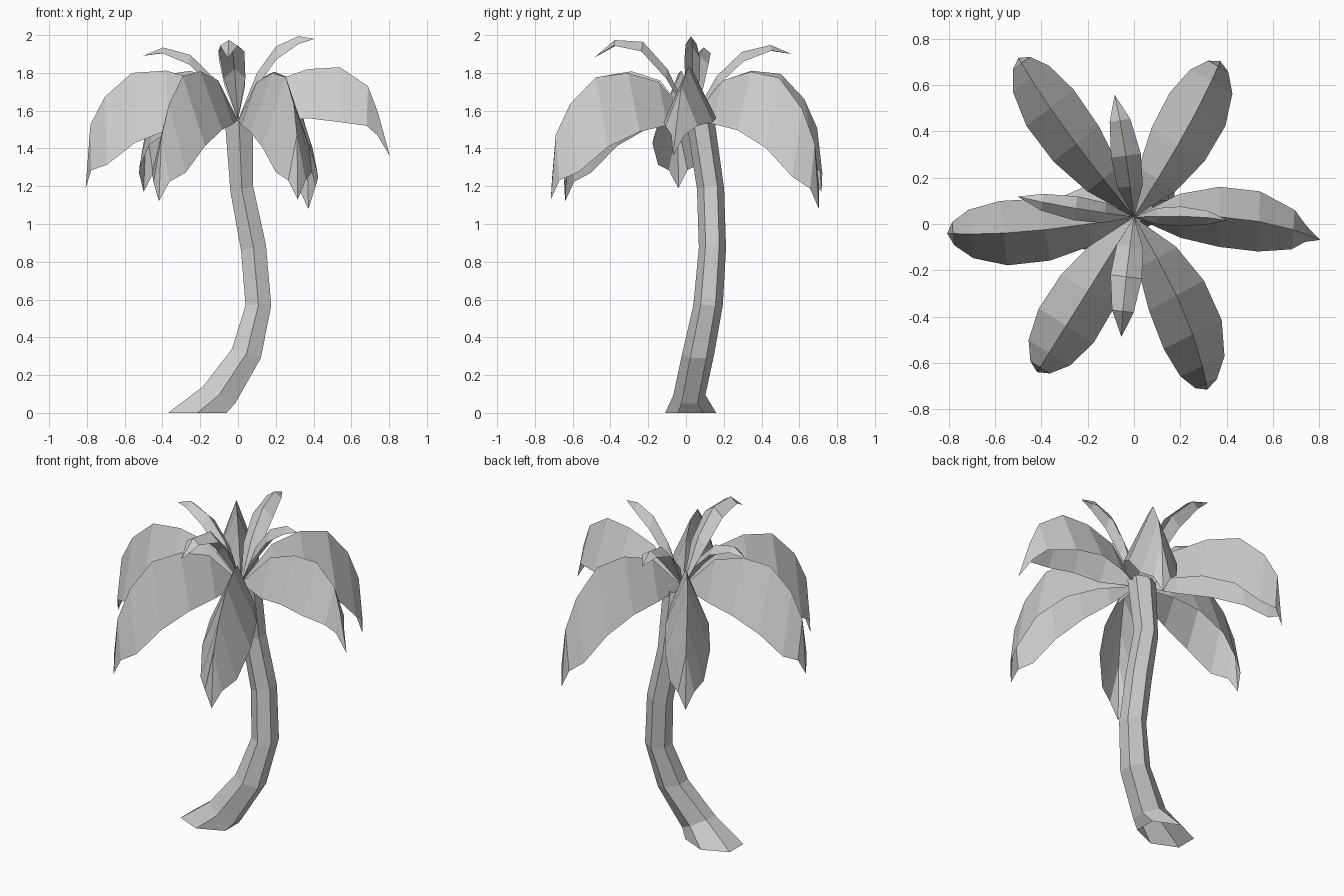
import bpy
from math import radians, cos, sin, pi

if "Cube" in bpy.data.objects:
    bpy.data.objects.remove(bpy.data.objects["Cube"])

CROWN = (0.0, 0.03, 1.55)


def make_object(name, verts, faces):
    mesh = bpy.data.meshes.new(name)
    mesh.from_pydata(verts, [], faces)
    mesh.update()
    obj = bpy.data.objects.new(name, mesh)
    bpy.context.collection.objects.link(obj)
    return obj


# Trunk: hexagonal rings (x, y, z, half width x, half depth y, z rise towards -x)
RINGS = [(-0.215, 0.025, 0.00, 0.155, 0.135, 0.00),
         (-0.10, 0.018, 0.095, 0.085, 0.085, 0.045),
         (0.045, 0.065, 0.315, 0.076, 0.085, 0.025),
         (0.108, 0.117, 0.57, 0.068, 0.078, 0.0),
         (0.082, 0.14, 0.875, 0.066, 0.072, -0.015),
         (0.02, 0.13, 1.185, 0.06, 0.072, -0.015),
         (0.005, 0.075, 1.56, 0.075, 0.075, 0.0)]


def trunk():
    verts, faces = [], []
    for x, y, z, wx, wy, tilt in RINGS:
        for k in range(6):
            a = radians(-90 + 60 * k)
            u = cos(a) / cos(radians(30))
            verts.append((x + wx * u, y + wy * sin(a), z - tilt * u))
    for i in range(len(RINGS) - 1):
        for k in range(6):
            n = (k + 1) % 6
            faces.append((i * 6 + k, i * 6 + n, i * 6 + 6 + n, i * 6 + 6 + k))
    make_object("trunk", verts, faces)  # both ends open


# Folded leaf: stations are (reach, rib height, half width, edge drop)
def leaf(name, stations, angle, bend, length, lift=0.0, drop=1.0, width=1.0, arch=0.0):
    verts, faces = [CROWN], []
    end = stations[-1][0]
    for r, z, w, d in stations:
        t = r / end
        a = radians(angle + bend * t * t)
        dx, dy = cos(a), sin(a)
        px, py = CROWN[0] + dx * t * length, CROWN[1] + dy * t * length
        h = z + lift * t ** 4 + arch * sin(pi * t)
        if w == 0:
            verts.append((px, py, h))
            continue
        w *= width
        low = h - d * drop
        verts += [(px - dy * w, py + dx * w, low), (px, py, h), (px + dy * w, py - dx * w, low)]
    tip = len(verts) - 1
    faces += [(0, 2, 1), (0, 3, 2)]
    for i in range(1, tip - 3, 3):
        faces += [(i, i + 1, i + 4, i + 3), (i + 1, i + 2, i + 5, i + 4)]
    faces += [(tip - 3, tip - 2, tip), (tip - 2, tip - 1, tip)]
    make_object(name, verts, faces)


BIG = [(0.20, 1.76, 0.095, 0.23), (0.38, 1.81, 0.135, 0.31), (0.56, 1.79, 0.14, 0.37),
       (0.70, 1.65, 0.105, 0.36), (0.775, 1.49, 0.05, 0.24), (0.80, 1.15, 0, 0)]
RAISED = [(0.20, 1.76, 0.095, 0.22), (0.37, 1.82, 0.13, 0.26), (0.54, 1.83, 0.13, 0.29),
          (0.69, 1.73, 0.085, 0.21), (0.745, 1.59, 0.035, 0.12), (0.81, 1.36, 0, 0)]
SMALL = [(0.13, 1.79, 0.055, 0.05), (0.26, 1.92, 0.065, 0.05),
         (0.41, 1.95, 0.045, 0.03), (0.52, 1.89, 0, 0)]

trunk()

# Six large drooping leaves
leaf("large_leaf_right", RAISED, 2, -9, 0.81)
leaf("large_leaf_left", BIG, 189, -4, 0.81, lift=0.04)
leaf("large_leaf_front_left", BIG, 238, 0, 0.79, lift=-0.03)
leaf("large_leaf_front_right", BIG, -60, -7, 0.81, lift=-0.02, arch=-0.01)
leaf("large_leaf_back_right", BIG, 58, 3, 0.77, lift=-0.07)
leaf("large_leaf_back_left", BIG, 129, -3, 0.85, lift=0.02, width=0.92)

# Four small upright leaves
leaf("small_leaf_right", SMALL, 2, -4, 0.405, lift=0.09, width=0.65, drop=1.4, arch=0.015)
leaf("small_leaf_left", SMALL, 172, -2, 0.51, width=0.8, arch=-0.025)
leaf("small_leaf_back", SMALL, 97, 2, 0.535, lift=0.01, arch=-0.01)
leaf("small_leaf_front", SMALL, 262, 2, 0.52, lift=-0.01, width=1.05, arch=0.045)
